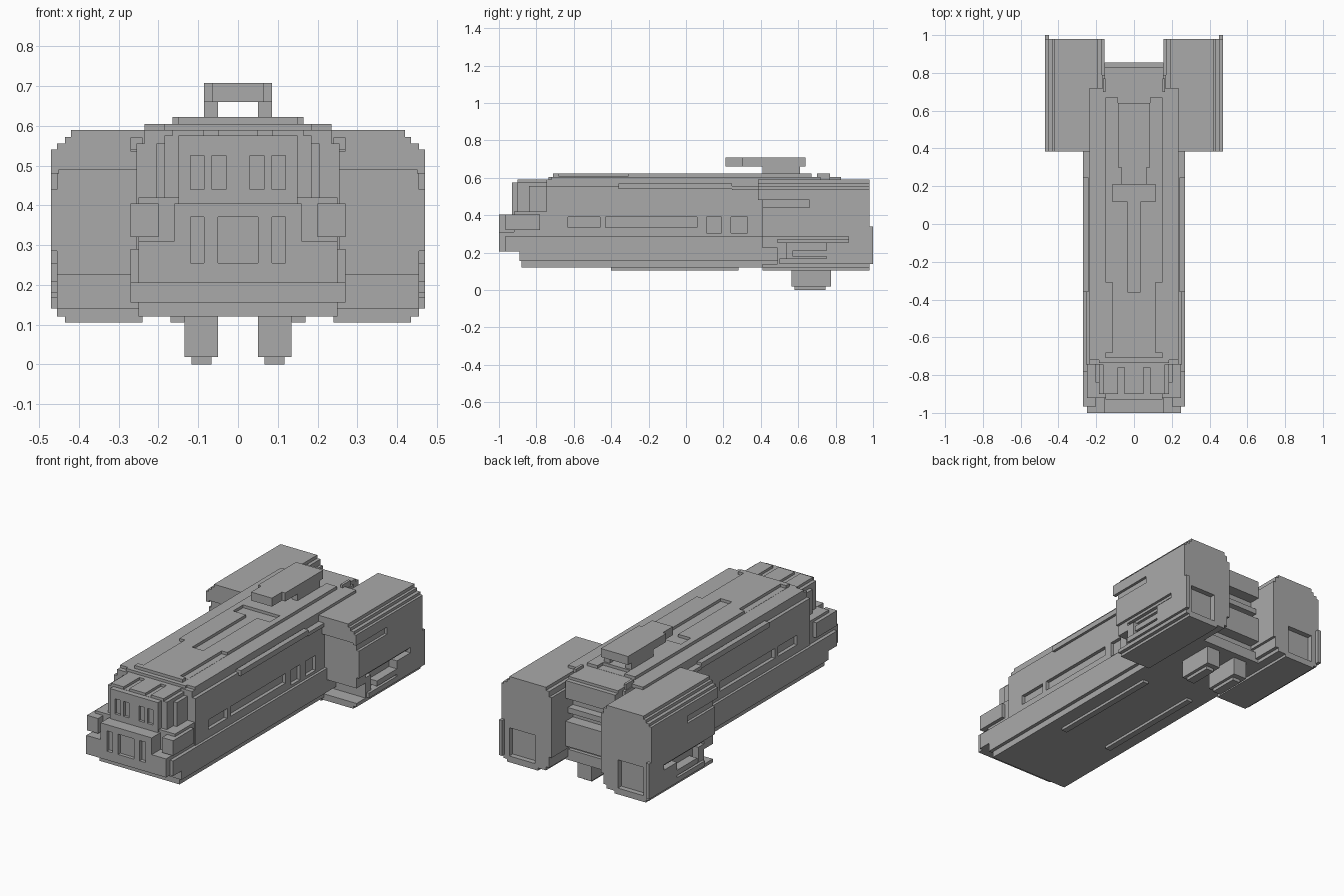
import bpy
import bmesh

if "Cube" in bpy.data.objects:
    bpy.data.objects.remove(bpy.data.objects["Cube"])

grey = bpy.data.materials.new("hull_grey")
grey.use_nodes = True
grey.diffuse_color = (0.4, 0.4, 0.4, 1)
grey.node_tree.nodes["Principled BSDF"].inputs["Base Color"].default_value = (0.4, 0.4, 0.4, 1)


def make(name, bm):
    bmesh.ops.recalc_face_normals(bm, faces=bm.faces)
    mesh = bpy.data.meshes.new(name)
    bm.to_mesh(mesh)
    bm.free()
    mesh.materials.append(grey)
    obj = bpy.data.objects.new(name, mesh)
    bpy.context.collection.objects.link(obj)
    return obj


def box(name, x0, x1, y0, y1, z0, z1):
    bm = bmesh.new()
    bmesh.ops.create_cube(bm, size=1)
    for v in bm.verts:
        v.co = (x1 if v.co.x > 0 else x0, y1 if v.co.y > 0 else y0, z1 if v.co.z > 0 else z0)
    return make(name, bm)


def mid(name, x, *yz):
    return box(name, -x, x, *yz)


def pair(name, x0, x1, *yz):
    return [box("left_" + name, x0, x1, *yz), box("right_" + name, -x1, -x0, *yz)]


def extrude(name, outline, y0, y1):
    bm = bmesh.new()
    face = bm.faces.new([bm.verts.new((x, y0, z)) for x, z in outline])
    new = bmesh.ops.extrude_face_region(bm, geom=[face])["geom"]
    bmesh.ops.translate(bm, vec=(0, y1 - y0, 0), verts=[v for v in new if isinstance(v, bmesh.types.BMVert)])
    return make(name, bm)


def cut(obj, *cutters):
    for c in cutters:
        mod = obj.modifiers.new("cut", 'BOOLEAN')
        mod.operation, mod.solver, mod.object = 'DIFFERENCE', 'EXACT', c
        bpy.context.view_layer.objects.active = obj
        bpy.ops.object.modifier_apply(modifier=mod.name)
    for c in cutters:
        bpy.data.objects.remove(c)


# Main hull with stepped cross-section
half = [(.25, .12), (.25, .155), (.27, .155), (.27, .29), (.255, .29), (.255, .555), (.235, .555), (.235, .59)]
hull = extrude("hull", half + [(-x, z) for x, z in reversed(half)], -.745, .7)
windows = []
for y0, y1, z0 in [(-.63, -.46, .335), (-.43, .06, .335), (.11, .19, .305), (.24, .33, .305)]:
    windows += pair("window_cutter", .235, .3, y0, y1, z0, .39)
cut(hull, *windows)
pair("shoulder_trim", .24, .27, -.36, .245, .54, .57)
pair("rear_shoulder", .22, .27, .245, .4, .535, .555)
pair("belly_strip", .135, .17, -.4, .28, .105, .125)

# Bow, stepping back towards the belly
mid("bow_belly", .25, -.88, -.745, .12, .155)
mid("bow_chin", .27, -.89, -.745, .155, .205)
mid("bow_body", .27, -.965, -.745, .205, .29)
mid("bow_core", .25, -.92, -.745, .29, .405)
nose = [(.25, .205), (.25, .31), (.16, .31), (.16, .405)]
front = extrude("nose", nose + [(-x, z) for x, z in reversed(nose)], -1, -.91)
cut(front, mid("panel_cutter", .05, -1.1, -.98, .255, .37),
    *pair("slit_cutter", .085, .12, -1.1, -.98, .255, .37))
pair("cheek", .2, .27, -.965, -.78, .32, .405)

# Cabin above the bow
cabin = mid("cabin_front", .15, -.93, -.74, .4, .575)
cut(cabin, *pair("inner_window_cutter", .03, .065, -1, -.915, .44, .525),
    *pair("outer_window_cutter", .085, .12, -1, -.915, .44, .525))
mid("cabin_sides", .185, -.9, -.74, .4, .575)
mid("cabin_shoulder", .205, -.84, -.74, .4, .555)
roof = mid("cabin_roof", .165, -.9, -.74, .57, .59)
cut(roof, *pair("roof_cutter", .05, .085, -.92, -.76, .576, .61))
mid("cabin_sill", .25, -.92, -.74, .4, .42)

# Top deck plates with recessed channel
mid("deck_base", .235, -.72, .72, .585, .605)
mid("deck_front_step", .185, -.735, -.6, .585, .605)
deck = mid("upper_deck", .15, -.71, .67, .6, .622)
cut(deck, mid("channel_cutter", .035, -.36, .13, .606, .65),
    mid("channel_end_cutter", .115, .12, .21, .606, .65),
    mid("rear_notch_cutter", .085, .62, .7, .606, .65),
    *pair("side_notch_cutter", .115, .2, -.68, -.31, .606, .65))

# Raised bridge on two legs
pair("bridge_leg", .05, .085, .41, .61, .615, .665)
mid("bridge", .085, .3, .64, .66, .708)
mid("bridge_nose", .065, .21, .32, .66, .708)

# Stern between the engines
mid("stern_core", .17, .65, .79, .14, .59)
mid("stern_upper", .155, .65, .855, .49, .59)
mid("stern_roof", .155, .65, .83, .585, .605)
mid("stern_middle", .155, .65, .855, .22, .36)
mid("stern_lip", .155, .65, .835, .4, .43)
mid("stern_belly", .2, .65, .81, .12, .18)
pair("stern_fin", .15, .165, .7, .77, .59, .622)

# Engine pods: stepped outline, cut away low at the front
pod = [(.155, .2), (.17, .2), (.17, .14), (.19, .14), (.19, .12), (.24, .12), (.24, .105), (.435, .105),
       (.435, .12), (.455, .12), (.455, .555), (.435, .555), (.435, .572), (.42, .572), (.42, .59),
       (.19, .59), (.19, .572), (.17, .572), (.17, .54), (.155, .54)]
for side, s in (("left", 1), ("right", -1)):
    def span(name, x0, x1, *yz):
        return box(side + name, min(s * x0, s * x1), max(s * x0, s * x1), *yz)
    engine = extrude(side + "_engine", [(s * x, z) for x, z in pod], .385, .98)
    cut(engine,
        span("_face_cutter", .1, .6, .3, .41, .06, .49),
        span("_chin_cutter", .1, .6, .3, .49, .14, .225),
        span("_inner_cutter", .1, .19, .3, .7, .05, .7),
        span("_nozzle_cutter", .26, .42, .95, 1.1, .14, .3),
        span("_hatch_cutter", .42, .6, .54, .75, .165, .255),
        span("_slot_cutter", .435, .6, .49, .87, .255, .27))
    # Outer armour plates around the slots
    span("_upper_armour", .45, .47, .385, .98, .48, .54)
    span("_rear_armour", .45, .47, .66, .98, .34, .48)
    span("_middle_armour", .45, .47, .41, .98, .34, .44)
    span("_belt", .45, .47, .41, 1, .285, .34)
    span("_lower_armour", .45, .47, .75, 1, .14, .255)
    span("_belt_end", .45, .47, .87, 1, .25, .29)
    span("_hatch_bar", .415, .47, .57, .75, .18, .21)
    span("_skid", .45, .47, .5, .75, .14, .168)

# Landing legs
pair("landing_leg", .05, .135, .565, .775, .018, .14)
pair("landing_foot", .067, .117, .58, .745, 0, .02)
